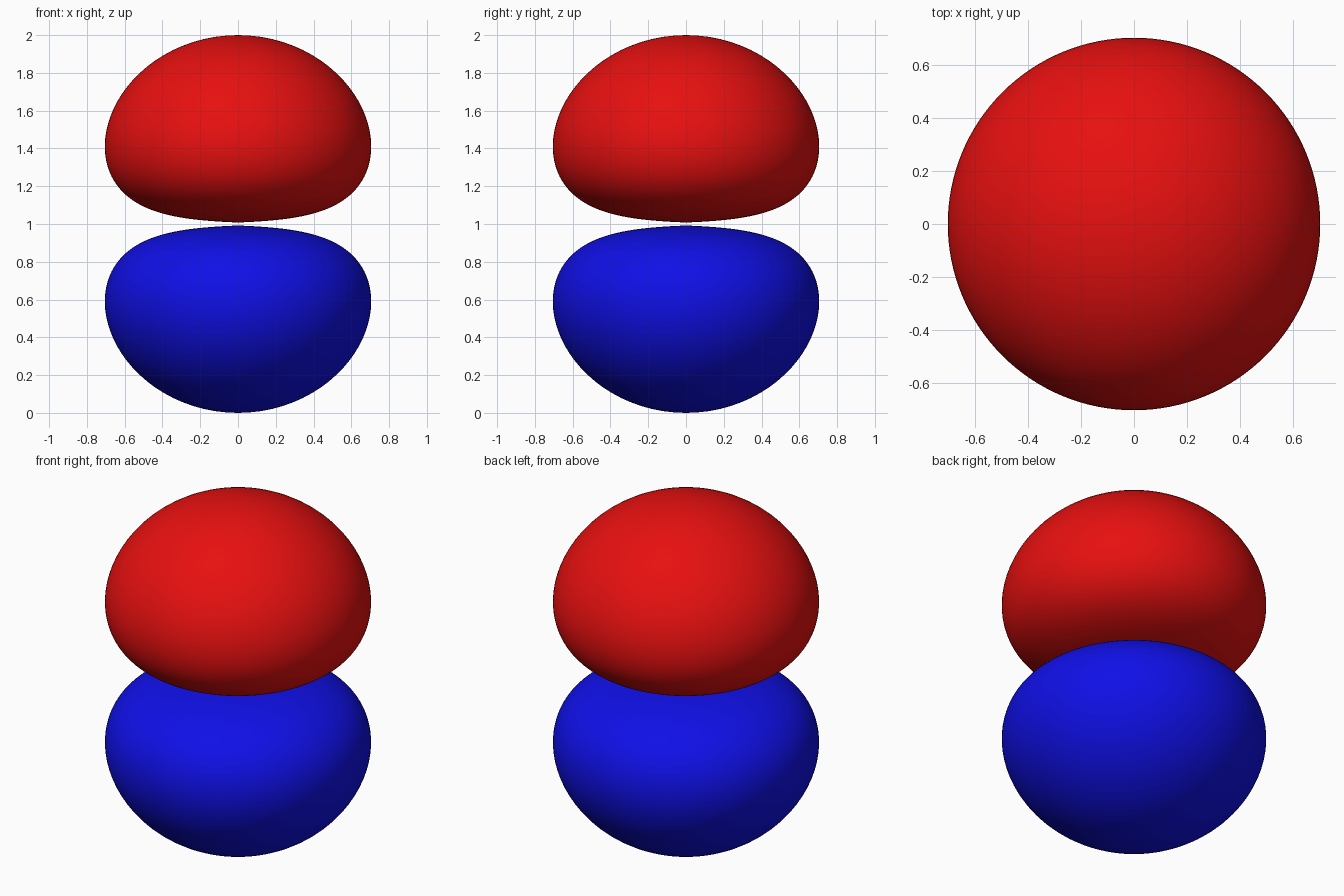
import bpy, bmesh, math

if "Cube" in bpy.data.objects:
    bpy.data.objects.remove(bpy.data.objects["Cube"])

K = 4.84          # decay rate of the lobe surface: z = exp(-K * (1 - r))
SEGMENTS = 128
RINGS = 72

# Inner pole, where the surface meets the axis
inner = 0.01
for _ in range(40):
    inner = math.exp(-K * (1 - inner))


def material(name, color):
    mat = bpy.data.materials.new(name)
    mat.diffuse_color = (*color, 1)
    mat.use_nodes = True
    mat.node_tree.nodes["Principled BSDF"].inputs["Base Color"].default_value = mat.diffuse_color
    return mat


def profile():
    """Half outline of a lobe as (radius, height) from inner to outer pole."""
    points = []
    for i in range(RINGS + 1):
        r = inner + (1 - inner) * (1 - math.cos(math.pi * i / RINGS)) / 2
        z = math.exp(-K * (1 - r))
        points.append((math.sqrt(max(r * r - z * z, 0)), z))
    points[0], points[-1] = (0, inner), (0, 1)
    return points


def lobe(name, side, mat):
    """Revolve the outline, pointing up (side 1) or down (side -1)."""
    bm = bmesh.new()
    verts = [bm.verts.new((x, 0, 1 + side * z)) for x, z in profile()]
    edges = [bm.edges.new(pair) for pair in zip(verts, verts[1:])]
    bmesh.ops.spin(bm, geom=verts + edges, cent=(0, 0, 0), axis=(0, 0, 1),
                   angle=2 * math.pi, steps=SEGMENTS)
    bmesh.ops.remove_doubles(bm, verts=bm.verts, dist=1e-5)
    bmesh.ops.recalc_face_normals(bm, faces=bm.faces)
    for face in bm.faces:
        face.smooth = True
    mesh = bpy.data.meshes.new(name)
    bm.to_mesh(mesh)
    bm.free()
    mesh.materials.append(mat)
    obj = bpy.data.objects.new(name, mesh)
    bpy.context.collection.objects.link(obj)


# Two mirrored lobes
lobe("upper_lobe", 1, material("red", (0.80, 0.005, 0.005)))
lobe("lower_lobe", -1, material("blue", (0.005, 0.005, 0.80)))
